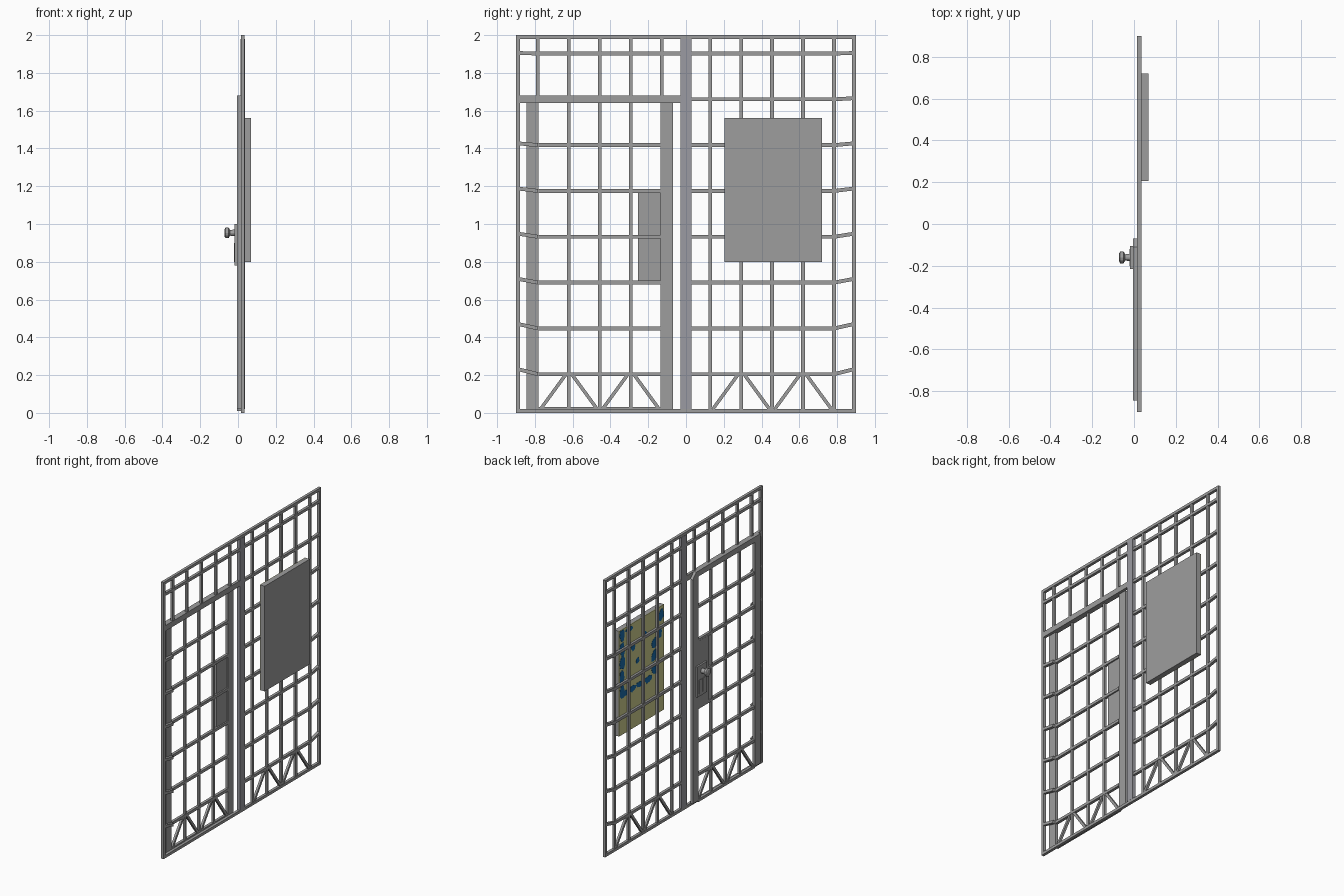
import bpy
import bmesh
import math
import random
from mathutils import Vector

if "Cube" in bpy.data.objects:
    bpy.data.objects.remove(bpy.data.objects["Cube"])


def material(name, rgb):
    m = bpy.data.materials.new(name)
    m.use_nodes = True
    m.diffuse_color = (*rgb, 1)
    m.node_tree.nodes["Principled BSDF"].inputs["Base Color"].default_value = (*rgb, 1)
    return m


STEEL = material("steel grey", (0.34, 0.34, 0.34))
POST = material("post grey", (0.33, 0.33, 0.36))
YELLOW = material("pale yellow", (0.62, 0.62, 0.27))
BLUE = material("deep blue", (0.01, 0.15, 0.4))


def finish(name, bm, mat):
    bmesh.ops.recalc_face_normals(bm, faces=bm.faces)
    mesh = bpy.data.meshes.new(name)
    bm.to_mesh(mesh)
    bm.free()
    mesh.materials.append(mat)
    obj = bpy.data.objects.new(name, mesh)
    bpy.context.collection.objects.link(obj)
    return obj


def prism(bm, outline, x0, x1):
    """Extrude a (y, z) outline along x."""
    face = bm.faces.new([bm.verts.new((x0, y, z)) for y, z in outline])
    ext = bmesh.ops.extrude_face_region(bm, geom=[face])
    verts = [v for v in ext["geom"] if isinstance(v, bmesh.types.BMVert)]
    bmesh.ops.translate(bm, vec=(x1 - x0, 0, 0), verts=verts)


def rect(y0, y1, z0, z1):
    return [(y0, z0), (y1, z0), (y1, z1), (y0, z1)]


def plates(name, outlines, x0, x1, mat=STEEL):
    bm = bmesh.new()
    for outline in outlines:
        prism(bm, outline, x0, x1)
    return finish(name, bm, mat)


def bars(name, segments, x0, x1, width=0.02, mat=STEEL):
    """Straight flat bars between pairs of (y, z) points."""
    outlines = []
    for a, b in segments:
        a, b = Vector(a), Vector(b)
        d = (b - a).normalized()
        n = Vector((-d.y, d.x)) * width / 2
        outlines.append([tuple(p) for p in (a - n, b - n, b + n, a + n)])
    return plates(name, outlines, x0, x1, mat)


# Depth of the fixed gate and of the door
GX0, GX1 = 0.015, 0.035
DX0, DX1 = -0.005, 0.015
PITCH = 0.164
rows = [0.205 + 0.2425 * i for i in range(8)]
cols = [0.127 + PITCH * i + 0.001 for i in range(5)]

# Outer frame, centre post and door header
plates("outer_frame", [rect(-0.9, 0.9, 0, 0.02), rect(-0.9, 0.9, 1.98, 2),
                       rect(-0.9, -0.88, 0.02, 1.98), rect(0.88, 0.9, 0.02, 1.98)], GX0, GX1)
plates("centre_post", [rect(-0.03, 0.03, 0.02, 1.98)], GX0 - 0.001, GX1 + 0.001, POST)
plates("door_header", [rect(-0.88, -0.03, 1.64, 1.68)], GX0, GX1)

# Fixed lattice: uprights, rails, and sloped rail ends on the outer edges
bars("fixed_uprights", [((y, 0.02), (y, 1.98)) for y in cols], GX0 + 0.002, GX1 - 0.002)
bars("transom_uprights", [((-y, 1.68), (-y, 1.98)) for y in cols], GX0 + 0.002, GX1 - 0.002, 0.018)
bars("fixed_rails", [((0.03, z), (cols[-1], z)) for z in rows], GX0, GX1)
bars("transom_rail", [((-cols[-1], rows[-1]), (-0.03, rows[-1]))], GX0, GX1)
slopes = []
for z in rows:
    rise = 0.028 * (1 - z / 2.1)
    for side in (-1, 1):
        slopes.append(((side * 0.785, z), (side * 0.885, z + rise)))
bars("sloped_rail_ends", slopes, GX0, GX1)

# Bottom truss braces, two peaks on each half
braces = {"fixed": [], "door": []}
for key, side in (("fixed", 1), ("door", -1)):
    for peak in (cols[1], cols[3]):
        for foot in (-0.15, 0.15):
            braces[key].append(((side * (peak + foot), 0.02), (side * (peak + foot * 0.1), rows[0])))
bars("fixed_braces", braces["fixed"], GX0 + 0.002, GX1 - 0.002, 0.018)
bars("door_braces", braces["door"], DX0 + 0.004, DX1, 0.018)

# Door: wide stiles, top rail with a clipped corner, lattice
plates("door_hinge_stile", [rect(-0.845, -0.78, 0.02, 1.64)], DX0, DX1)
plates("door_lock_stile", [rect(-0.135, -0.07, 0.02, 1.64)], DX0, DX1)
plates("door_top_rail", [[(-0.845, 1.64), (-0.07, 1.64), (-0.11, 1.68), (-0.845, 1.68)]], DX0, DX1)
bars("door_bottom_rail", [((-0.78, 0.02), (-0.135, 0.02))], DX0, DX1)
bars("door_rails", [((-0.78, z), (-0.135, z)) for z in rows[:6]], DX0 + 0.002, DX1 + 0.002)
bars("door_uprights", [((-y, 0.02), (-y, 1.65)) for y in cols[1:4]], DX0 + 0.004, DX1, 0.018)

# Lock: backing plate, box, raised cover and knob
plates("lock_backing_plate", [rect(-0.255, -0.135, 0.7, 1.17)], DX0 + 0.001, DX1 - 0.008)
plates("lock_box", [rect(-0.215, -0.105, 0.78, 1.0)], -0.018, DX0)
plates("lock_cover", [rect(-0.2, -0.165, 0.8, 0.9), rect(-0.155, -0.12, 0.8, 0.9)], -0.022, -0.018)

profile = [(-0.018, 0.018), (-0.042, 0.015), (-0.05, 0.028), (-0.066, 0.028), (-0.071, 0.02)]
bm = bmesh.new()
SIDES = 12
rings = []
for x, r in profile:
    rings.append([bm.verts.new((x, -0.16 + r * math.cos(2 * math.pi * i / SIDES),
                                0.953 + r * math.sin(2 * math.pi * i / SIDES))) for i in range(SIDES)])
for a, b in zip(rings, rings[1:]):
    for i in range(SIDES):
        j = (i + 1) % SIDES
        bm.faces.new((a[i], a[j], b[j], b[i]))
bm.faces.new(rings[0])
bm.faces.new(rings[-1])
finish("door_knob", bm, STEEL)

# Notice board with a painted face toward the door side
plates("board", [rect(0.205, 0.72, 0.8, 1.56)], 0.035, 0.07)
plates("board_face", [rect(0.205, 0.72, 0.8, 1.56)], 0.031, 0.035, YELLOW)

# Blue ragged patches on the painted face
random.seed(4)


def blob(y, z, ry, rz, n=9):
    pts = []
    for i in range(n):
        a = 2 * math.pi * i / n
        k = random.uniform(0.7, 1.2)
        pts.append((min(max(y + ry * k * math.cos(a), 0.21), 0.715),
                    min(max(z + rz * k * math.sin(a), 0.81), 1.555)))
    return pts


patches = [blob(0.685, 1.12 + 0.1 * i, 0.03, 0.055) for i in range(5)]
patches += [blob(0.65 - 0.085 * i, 1.09, 0.045, 0.025) for i in range(4)]
patches += [blob(0.32, 1.14 + 0.09 * i, 0.035, 0.045) for i in range(3)]
patches += [blob(0.24, 1.5, 0.03, 0.05), blob(0.25, 1.37, 0.02, 0.04), blob(0.6, 1.53, 0.05, 0.02),
            blob(0.51, 1.27, 0.02, 0.02), blob(0.44, 1.42, 0.035, 0.03), blob(0.56, 1.38, 0.025, 0.02)]
plates("board_blue_patches", patches, 0.0295, 0.0312, BLUE)
